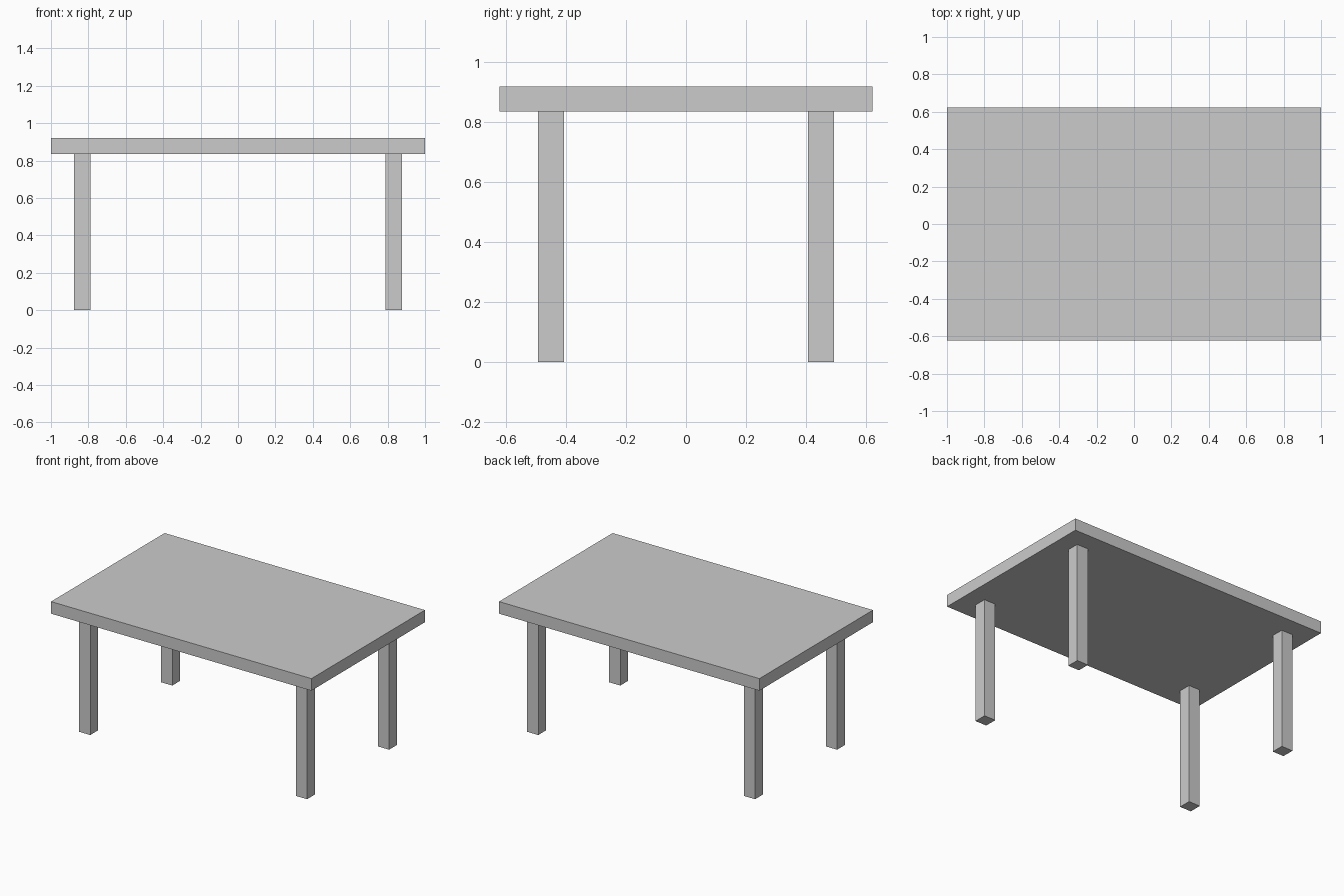
import bpy

if "Cube" in bpy.data.objects:
    bpy.data.objects.remove(bpy.data.objects["Cube"])


def box(name, lo, hi):
    """Axis-aligned box between two corners."""
    bpy.ops.mesh.primitive_cube_add(size=1, location=[(a + b) / 2 for a, b in zip(lo, hi)])
    ob = bpy.context.object
    ob.name = name
    ob.scale = [b - a for a, b in zip(lo, hi)]
    bpy.ops.object.transform_apply(location=False, rotation=False, scale=True)
    return ob


TOP, UNDER = 0.92, 0.836

# Tabletop slab
box("tabletop", (-1, -0.623, UNDER), (1, 0.623, TOP))

# Four square legs, set in from the edges
LEG_X, LEG_Y, HALF = 0.833, 0.45, 0.0435
for side, sx in (("left", -1), ("right", 1)):
    for end, sy in (("front", -1), ("back", 1)):
        x, y = sx * LEG_X, sy * LEG_Y
        box(f"{end}_{side}_leg", (x - HALF, y - HALF, 0), (x + HALF, y + HALF, UNDER))
